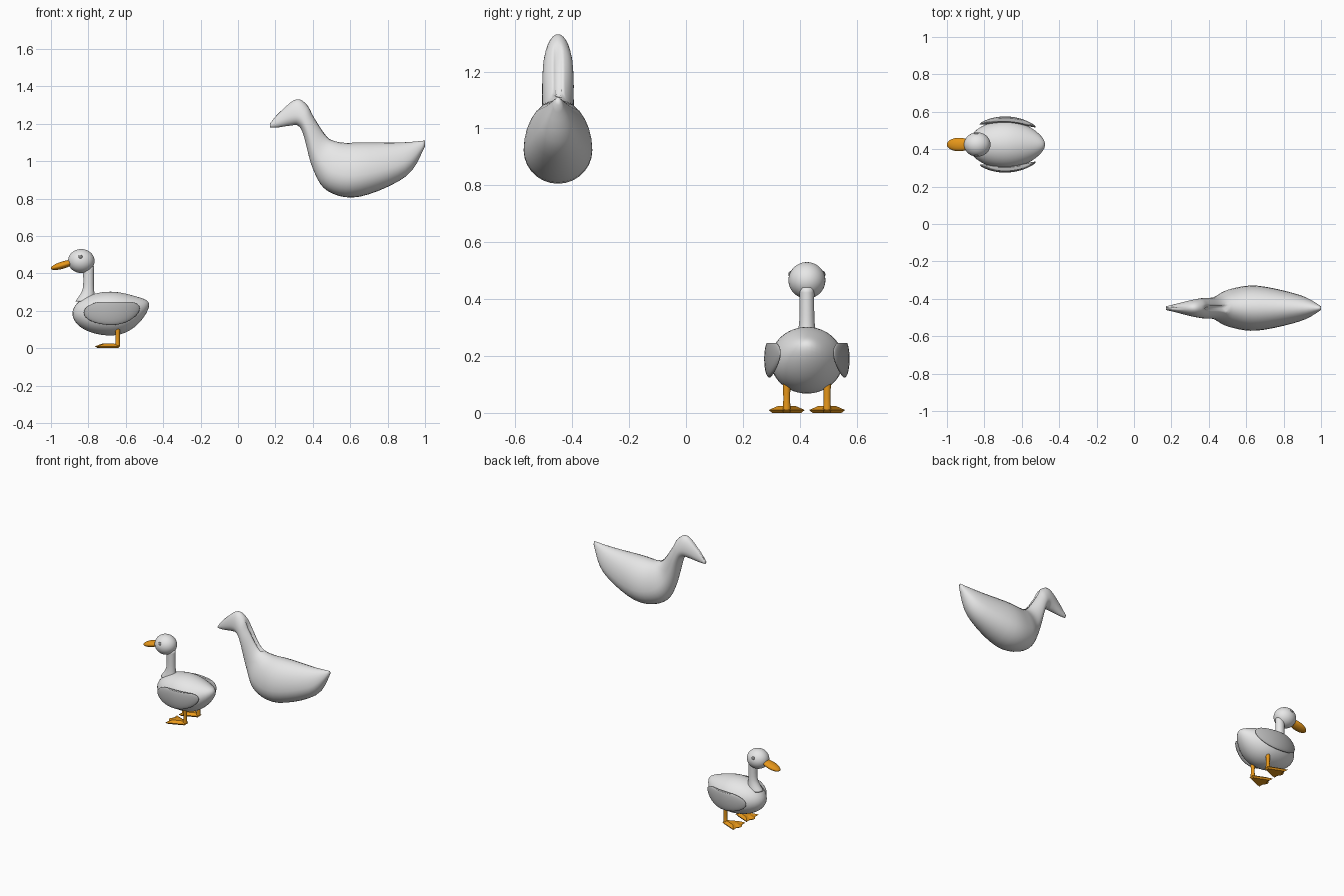
import bpy, bmesh
from math import sin, cos, pi, radians
from mathutils import Vector

if "Cube" in bpy.data.objects:
    bpy.data.objects.remove(bpy.data.objects["Cube"])


def material(name, red, green, blue):
    mat = bpy.data.materials.new(name)
    mat.use_nodes = True
    colour = (red, green, blue, 1)
    mat.diffuse_color = colour
    mat.node_tree.nodes["Principled BSDF"].inputs["Base Color"].default_value = colour
    return mat


WHITE = material("white_feathers", 0.8, 0.8, 0.8)
GREY = material("grey_wing", 0.47, 0.47, 0.47)
ORANGE = material("orange_skin", 0.8, 0.31, 0.01)
EYE = material("eye_grey", 0.25, 0.25, 0.25)


def finish(bm, name, mat, smooth=True):
    bmesh.ops.recalc_face_normals(bm, faces=bm.faces)
    mesh = bpy.data.meshes.new(name)
    bm.to_mesh(mesh)
    bm.free()
    mesh.materials.append(mat)
    for face in mesh.polygons:
        face.use_smooth = smooth
    obj = bpy.data.objects.new(name, mesh)
    bpy.context.collection.objects.link(obj)


def skin(bm, rings):
    """Join rings of points into a closed skin."""
    rows = [[bm.verts.new(point) for point in ring] for ring in rings]
    count = len(rows[0])
    for row, following in zip(rows, rows[1:]):
        for i in range(count):
            j = (i + 1) % count
            bm.faces.new((row[i], row[j], following[j], following[i]))
    bm.faces.new(rows[0])
    bm.faces.new(rows[-1])


def smooth_path(stations, steps=5):
    """Pass a smooth spline through the stations."""
    keys = [Vector(station) for station in stations]
    keys = [keys[0]] + keys + [keys[-1]]
    path = []
    for before, start, end, after in zip(keys, keys[1:], keys[2:], keys[3:]):
        leave, arrive = (end - before) / 2, (after - start) / 2
        for step in range(steps):
            t = step / steps
            ease = t * t * (3 - 2 * t)
            path.append(start.lerp(end, ease)
                        + leave * t * (1 - t) ** 2 - arrive * t * t * (1 - t))
    return path + [keys[-1]]


def no_groove(x, z):
    return 0


def loft(name, mat, y, stations, fullest=0.5, groove=no_groove, sides=28):
    """Each station: lower x and z, upper x and z, half width."""
    rings = []
    for low_x, low_z, high_x, high_z, width in smooth_path(stations):
        ring = []
        for i in range(sides):
            angle = 2 * pi * i / sides
            rise = sin(angle)
            k = fullest + rise * ((1 - fullest) if rise > 0 else fullest)
            if i == sides // 4:
                k -= groove(high_x, high_z)
            ring.append((low_x + (high_x - low_x) * k,
                         y + width * cos(angle),
                         low_z + (high_z - low_z) * k))
        rings.append(ring)
    bm = bmesh.new()
    skin(bm, rings)
    finish(bm, name, mat)


def ball(name, mat, centre, radii, shape=None):
    """A sphere, reshaped by a rule on its unit points, then scaled and placed."""
    bm = bmesh.new()
    bmesh.ops.create_uvsphere(bm, u_segments=36, v_segments=24, radius=1)
    for vert in bm.verts:
        if shape:
            shape(vert.co)
        vert.co = Vector(centre) + vert.co * Vector(radii)
    finish(bm, name, mat)


# Large bird: one skin from tail to beak, grooved down the back of the neck
def neck_groove(x, z):
    on_neck = x < 0.5 and 1.1 < z < 1.3
    return 0.4 * sin(pi * (z - 1.1) / 0.2) if on_neck else 0


loft("large_bird", WHITE, -0.45, [
    (1, 1.08, 1, 1.11, 0.01),
    (0.9, 0.92, 0.87, 1.1, 0.07),
    (0.65, 0.81, 0.67, 1.1, 0.12),
    (0.48, 0.84, 0.55, 1.1, 0.1),
    (0.4, 0.96, 0.48, 1.13, 0.06),
    (0.35, 1.14, 0.41, 1.23, 0.055),
    (0.32, 1.19, 0.37, 1.3, 0.05),
    (0.28, 1.19, 0.31, 1.33, 0.04),
    (0.21, 1.18, 0.22, 1.26, 0.02),
    (0.17, 1.18, 0.17, 1.2, 0.01),
], fullest=0.4, groove=neck_groove)


# Small duck: egg body that narrows and lifts towards the tail
def body_shape(co):
    tail = max(co.x, 0)
    co.y *= 1 - 0.25 * tail ** 2
    co.z *= 1 - 0.25 * tail ** 2
    co.z += 0.4 * tail ** 3


Y = 0.425
ball("duck_body", WHITE, (-0.68, Y, 0.185), (0.205, 0.128, 0.117), body_shape)
loft("duck_neck", WHITE, Y, [
    (-0.87, 0.25, -0.76, 0.25, 0.04),
    (-0.83, 0.32, -0.77, 0.32, 0.027),
    (-0.83, 0.44, -0.77, 0.44, 0.026),
])
ball("duck_head", WHITE, (-0.838, Y, 0.466), (0.071, 0.065, 0.064))


def beak_shape(co):
    co.z += 0.9 * co.x


ball("duck_beak", ORANGE, (-0.935, Y, 0.445), (0.066, 0.036, 0.02), beak_shape)


# Wings are flat on top, wrap round the body and rise to the rear
def wing_shape(side):
    def shape(co):
        co.z = min(co.z + 0.35 * max(co.x, 0) ** 2, 0.85)
        co.y -= side * (1.7 * co.x ** 2 + 0.4 * co.x)
    return shape


def toe(angle, length):
    return -0.63 - length * cos(radians(angle)), length * sin(radians(angle))


# Webbed foot: long toes alternate with shorter webs, fanning from the heel
FOOT = [toe(i * 14, 0.12 if i % 2 else 0.135) for i in range(-2, 3)]
FOOT += [(-0.63, 0.014), (-0.63, -0.014)]

# Paired parts: the duck faces sideways, so they lie to the front and back
for side, place in ((-1, "front"), (1, "back")):
    ball(place + "_wing", GREY, (-0.675, Y + side * 0.132, 0.19),
         (0.15, 0.018, 0.066), wing_shape(side))
    ball(place + "_eye", EYE, (-0.842, Y + side * 0.056, 0.487), (0.012, 0.009, 0.012))

    leg_y = Y + side * 0.071
    loft(place + "_leg", ORANGE, leg_y, [
        (-0.658, 0.01, -0.63, 0.01, 0.014),
        (-0.655, 0.05, -0.632, 0.05, 0.012),
        (-0.658, 0.12, -0.63, 0.12, 0.014),
    ])

    bm = bmesh.new()
    skin(bm, [[(-0.69 + (x + 0.69) * size, leg_y + y * size, z) for x, y in FOOT]
              for z, size in ((0, 0.8), (0.01, 1), (0.024, 0.5))])
    finish(bm, place + "_foot", ORANGE, smooth=False)
